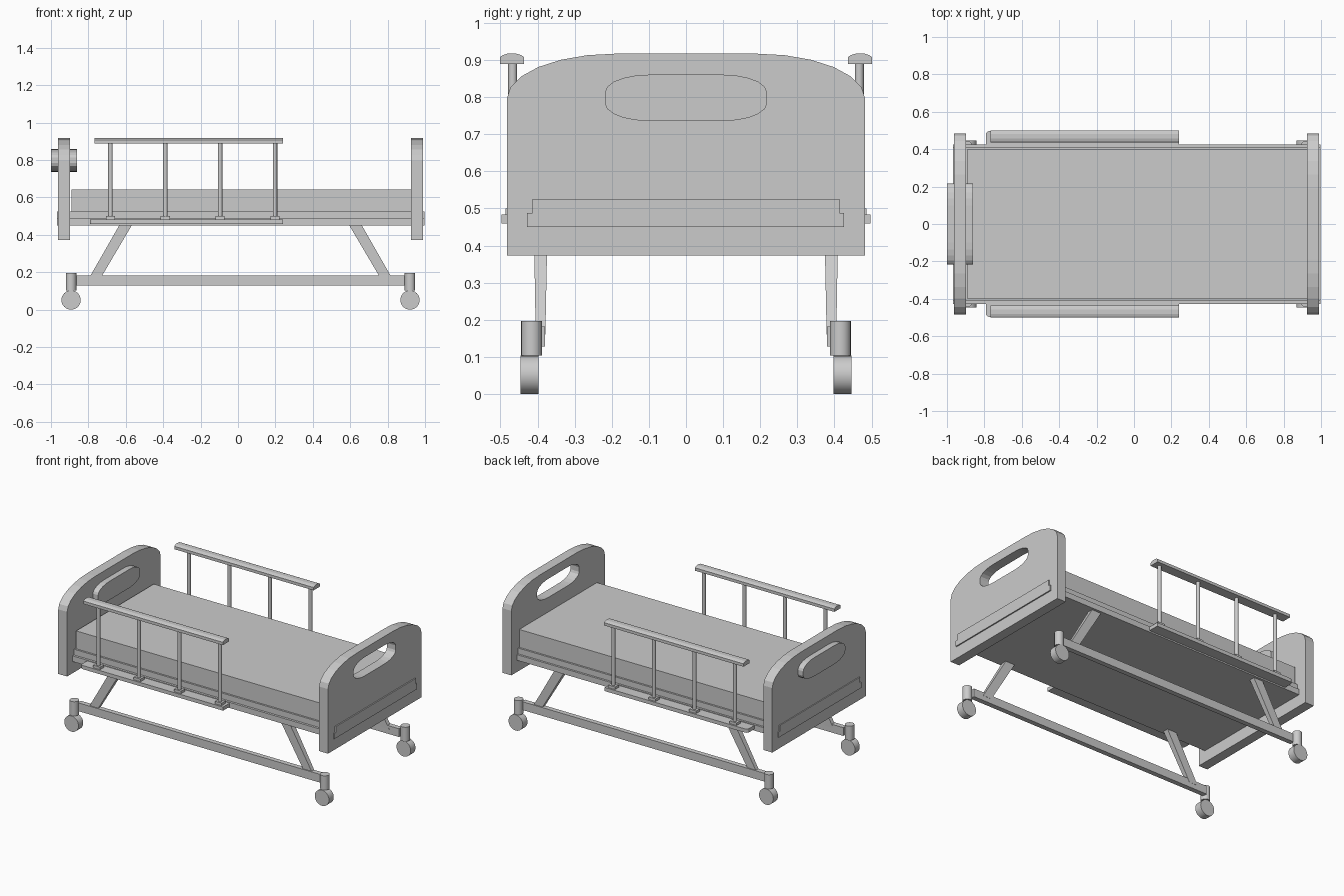
import bpy, bmesh
from math import pi, cos, sin
from mathutils import Vector

if "Cube" in bpy.data.objects:
    bpy.data.objects.remove(bpy.data.objects["Cube"])

CX = 0.0135  # bed centre along x


def finish(name, bm, smooth=False):
    bmesh.ops.recalc_face_normals(bm, faces=bm.faces)
    me = bpy.data.meshes.new(name)
    bm.to_mesh(me)
    bm.free()
    ob = bpy.data.objects.new(name, me)
    bpy.context.collection.objects.link(ob)
    if smooth:
        bpy.ops.object.select_all(action='DESELECT')
        ob.select_set(True)
        bpy.context.view_layer.objects.active = ob
        bpy.ops.object.shade_smooth_by_angle(angle=0.6)
    return ob


def box(name, x0, x1, y0, y1, z0, z1):
    bm = bmesh.new()
    bmesh.ops.create_cube(bm, size=1)
    for v in bm.verts:
        v.co = Vector(((x0 + x1) / 2 + v.co.x * (x1 - x0),
                       (y0 + y1) / 2 + v.co.y * (y1 - y0),
                       (z0 + z1) / 2 + v.co.z * (z1 - z0)))
    return finish(name, bm)


def prism(name, pts, x0, x1):
    """Extrude a (y, z) outline along x."""
    bm = bmesh.new()
    f = bm.faces.new([bm.verts.new((x0, y, z)) for y, z in pts])
    ext = bmesh.ops.extrude_face_region(bm, geom=[f])
    vs = [g for g in ext['geom'] if isinstance(g, bmesh.types.BMVert)]
    bmesh.ops.translate(bm, verts=vs, vec=(x1 - x0, 0, 0))
    return finish(name, bm)


def cylinder(name, loc, r, depth, axis='Z', seg=24):
    bm = bmesh.new()
    bmesh.ops.create_cone(bm, cap_ends=True, segments=seg, radius1=r, radius2=r, depth=depth)
    ob = finish(name, bm, True)
    ob.location = loc
    if axis == 'Y':
        ob.rotation_euler.x = pi / 2
    return ob


def arc(cy, cz, a, b, start, n):
    return [(cy + a * cos(start + pi / 2 * i / n), cz + b * sin(start + pi / 2 * i / n))
            for i in range(n + 1)]


# end boards: arched outline with an oval grip opening
outline = [(-0.483, 0.373), (0.483, 0.373)]
outline += arc(0.19, 0.795, 0.293, 0.122, 0, 6) + arc(-0.19, 0.795, 0.293, 0.122, pi / 2, 6)
grip = (arc(0.1, 0.813, 0.117, 0.046, 0, 5) + arc(-0.1, 0.813, 0.117, 0.046, pi / 2, 5)
        + arc(-0.1, 0.783, 0.117, 0.046, pi, 5) + arc(0.1, 0.783, 0.117, 0.046, 3 * pi / 2, 5))
prism("headboard", outline, -0.962, -0.898)
prism("headboard_grip", grip, -1.0, -0.86)
foot = prism("footboard", outline, 0.925, 0.989)
cutter = prism("grip_cutter", grip, 0.86, 1.05)
cutter.hide_render = True
cutter.hide_viewport = False
mod = foot.modifiers.new("grip_hole", 'BOOLEAN')
mod.operation = 'DIFFERENCE'
mod.solver = 'EXACT'
mod.object = cutter
bpy.context.view_layer.objects.active = foot
bpy.ops.object.modifier_apply(modifier=mod.name)
bpy.data.objects.remove(cutter)

# stepped bed frame and mattress
prism("bed_frame", [(-0.428, 0.45), (0.426, 0.45), (0.426, 0.487), (0.413, 0.487),
                    (0.413, 0.525), (-0.413, 0.525), (-0.413, 0.487), (-0.428, 0.487)],
      -0.968, 0.997)
box("mattress", -0.89, 0.93, -0.401, 0.401, 0.52, 0.642)

for s, side in ((-1, "front"), (1, "back")):
    # guard rail: domed handrail, posts with feet, lower bar
    yc = s * 0.469
    cap = [(-0.032, 0.889), (0.032, 0.889), (0.032, 0.908), (0.025, 0.913), (0.012, 0.917),
           (-0.012, 0.917), (-0.025, 0.913), (-0.032, 0.908)]
    prism(side + "_handrail", [(yc + y, z) for y, z in cap], -0.767, 0.241)
    for i, x in enumerate((-0.682, -0.389, -0.096, 0.198)):
        cylinder(f"{side}_rail_post_{i}", (x, s * 0.467, 0.688), 0.012, 0.415, seg=16)
        box(f"{side}_post_foot_{i}", x - 0.025, x + 0.025,
            s * 0.467 - 0.02, s * 0.467 + 0.02, 0.48, 0.5)
    bar = box(side + "_lower_rail", -0.792, 0.24, min(s * 0.42, s * 0.497),
              max(s * 0.42, s * 0.497), 0.459, 0.483)
    bm = bmesh.new()
    bm.from_mesh(bar.data)
    corners = [e for e in bm.edges
               if all(v.co.x < -0.7 and abs(v.co.y) > 0.45 for v in e.verts)]
    bmesh.ops.bevel(bm, geom=corners, offset=0.018, segments=3, affect='EDGES', profile=0.5)
    bm.to_mesh(bar.data)
    bm.free()

    # base rail
    box(side + "_base_rail", CX - 0.885, CX + 0.885, min(s * 0.38, s * 0.412),
        max(s * 0.38, s * 0.412), 0.128, 0.182)

    for e, end in ((-1, "head"), (1, "foot")):
        # slanted tapering leg
        bm = bmesh.new()
        rings = []
        for xa, xb, ya, yb, z in ((0.753, 0.815, 0.379, 0.405, 0.16),
                                  (0.579, 0.646, 0.373, 0.41, 0.455)):
            rings.append([bm.verts.new((CX + e * x, s * y, z))
                          for x, y in ((xa, ya), (xb, ya), (xb, yb), (xa, yb))])
        bm.faces.new(rings[0])
        bm.faces.new(rings[1])
        for i in range(4):
            j = (i + 1) % 4
            bm.faces.new((rings[0][i], rings[0][j], rings[1][j], rings[1][i]))
        finish(f"{side}_{end}_leg", bm)
        # caster
        x = CX + e * 0.906
        cylinder(f"{side}_{end}_caster_stem", (x, s * 0.416, 0.15), 0.028, 0.093)
        cylinder(f"{side}_{end}_caster_wheel", (x, s * 0.422, 0.0515), 0.0515, 0.049, 'Y', 32)
